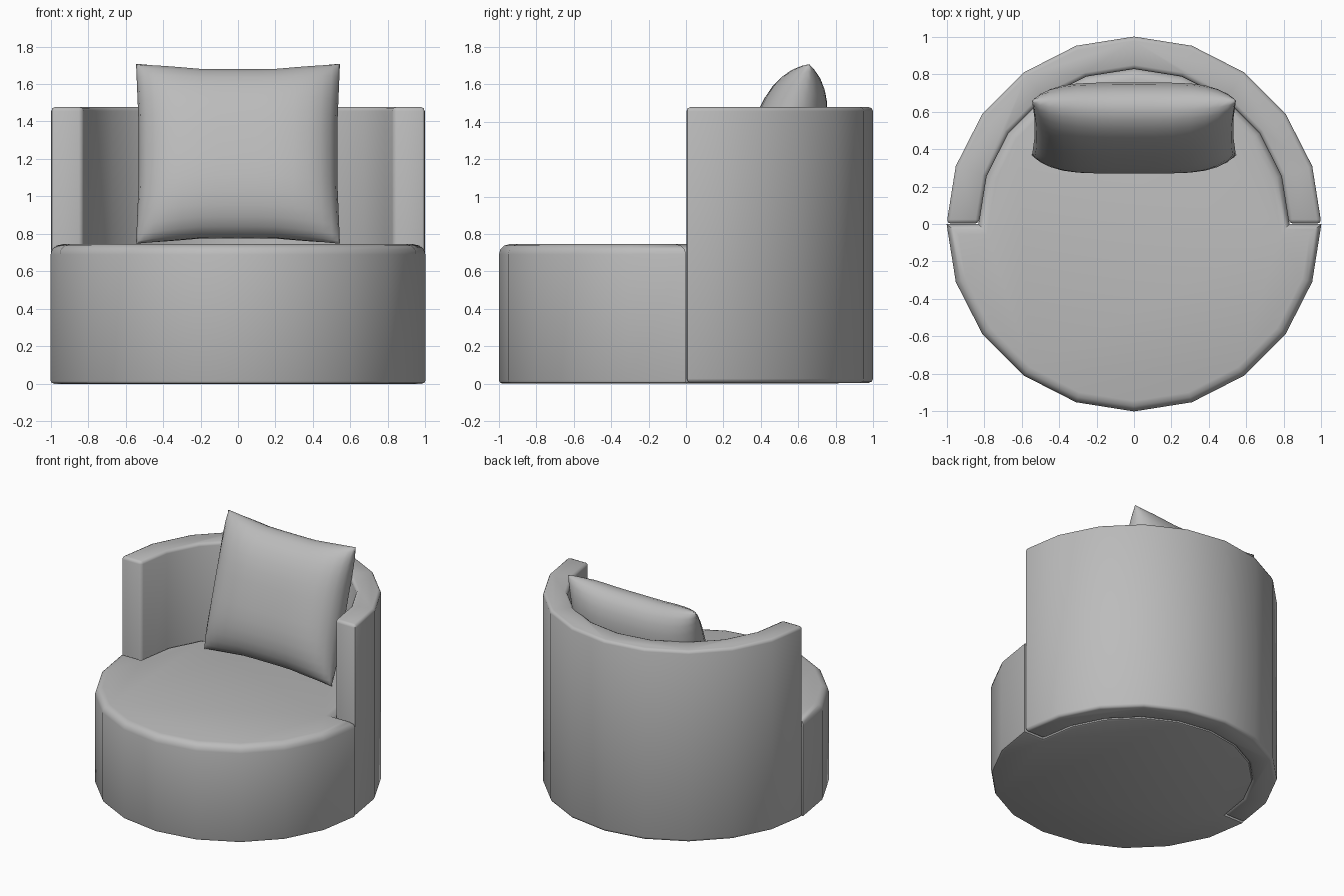
import bpy, bmesh, math
from mathutils import Matrix, Vector

if "Cube" in bpy.data.objects:
    bpy.data.objects.remove(bpy.data.objects["Cube"])

SIDES = 20
R_OUT, R_IN = 1.0, 0.83

fabric = bpy.data.materials.new("grey_fabric")
fabric.diffuse_color = (0.5, 0.5, 0.5, 1)
fabric.use_nodes = True
fabric.node_tree.nodes["Principled BSDF"].inputs["Base Color"].default_value = fabric.diffuse_color


def arc(radius, first, last):
    """Points of the 20-sided circle from step first to step last."""
    step = 1 if last >= first else -1
    return [(radius * math.cos(i * math.tau / SIDES), radius * math.sin(i * math.tau / SIDES))
            for i in range(first, last + step, step)]


def finish(name, bm, angle):
    bmesh.ops.recalc_face_normals(bm, faces=bm.faces)
    mesh = bpy.data.meshes.new(name)
    bm.to_mesh(mesh)
    bm.free()
    mesh.materials.append(fabric)
    ob = bpy.data.objects.new(name, mesh)
    bpy.context.collection.objects.link(ob)
    bpy.ops.object.select_all(action='DESELECT')
    ob.select_set(True)
    bpy.context.view_layer.objects.active = ob
    bpy.ops.object.shade_smooth_by_angle(angle=math.radians(angle))
    return ob


def prism(outline, z0, z1):
    bm = bmesh.new()
    face = bm.faces.new([bm.verts.new((x, y, z0)) for x, y in outline])
    ext = bmesh.ops.extrude_face_region(bm, geom=[face], use_keep_orig=True)
    top = [v for v in ext['geom'] if isinstance(v, bmesh.types.BMVert)]
    bmesh.ops.translate(bm, verts=top, vec=(0, 0, z1 - z0))
    bmesh.ops.recalc_face_normals(bm, faces=bm.faces)
    return bm


def bevel(bm, test, width, segments):
    edges = [e for e in bm.edges if test(e)]
    bmesh.ops.bevel(bm, geom=edges, offset=width, segments=segments, profile=0.5,
                    affect='EDGES', clamp_overlap=True)


def at_height(z):
    return lambda e: all(abs(v.co.z - z) < 1e-4 for v in e.verts)


# Seat: full radius in front, stepped in behind to fit inside the backrest
bm = prism(arc(R_OUT, 10, 20) + arc(R_IN, 0, 10), 0.0, 0.745)
bevel(bm, at_height(0.745), 0.055, 3)
bevel(bm, at_height(0.0), 0.018, 2)
finish("seat", bm, 40)

# Backrest: half ring wrapping the rear of the seat
outline = [(x, max(y, 0.002)) for x, y in arc(R_OUT, 0, 10) + arc(R_IN - 0.003, 10, 0)]
bm = prism(outline, 0.004, 1.478)
bevel(bm, lambda e: e.calc_face_angle(0) > math.radians(50), 0.022, 2)
finish("backrest", bm, 50)

# Cushion: two puffed sheets joined at a pinched rim, leaning back
bm = bmesh.new()
N = 16
for side in (-1, 1):
    sheet = bmesh.ops.create_grid(bm, x_segments=N, y_segments=N, size=1)['verts']
    for v in sheet:
        u, w = (math.sin(c * math.pi / 2) for c in v.co.xy)
        puff = 0.196 * math.sqrt(max(0, (1 - abs(u) ** 4) * (1 - abs(w) ** 2.7)))
        bow_x = 0.531 + 0.013 * max(0, (abs(w) - 0.35) / 0.65)
        bow_z = 0.468 + 0.034 * max(0, (abs(u) - 0.35) / 0.65)
        v.co = Vector((u * bow_x, side * puff, w * bow_z))
bmesh.ops.remove_doubles(bm, verts=bm.verts, dist=1e-4)
lean = Matrix.Translation((0, 0.512, 1.228)) @ Matrix.Rotation(math.radians(-17), 4, 'X')
bmesh.ops.transform(bm, matrix=lean, verts=bm.verts)
finish("cushion", bm, 80)
